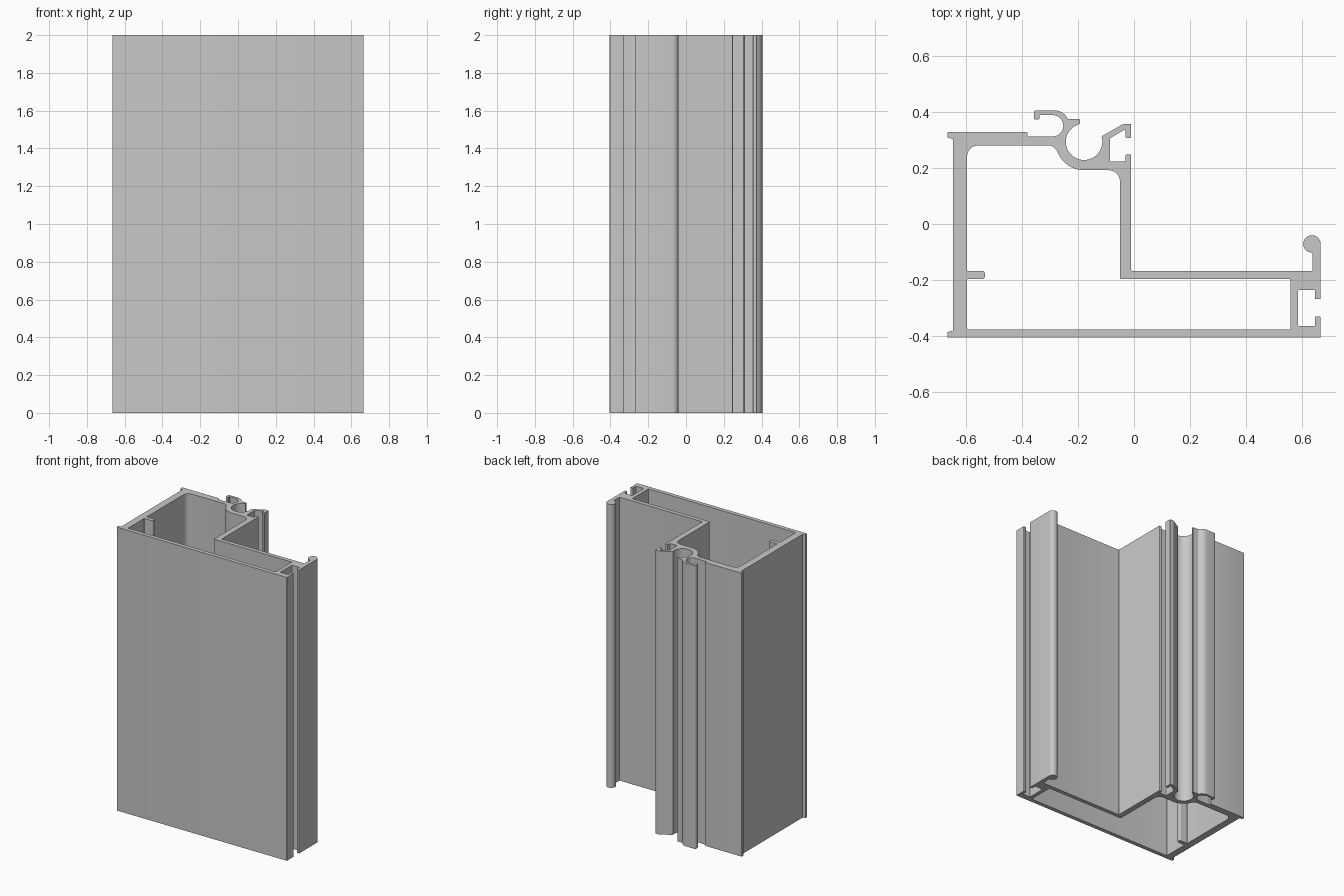
import bpy
import bmesh
from math import cos, sin, tan, radians
from mathutils import Vector

cube = bpy.data.objects.get("Cube")
if cube:
    bpy.data.objects.remove(cube, do_unlink=True)

HEIGHT = 2.0
SMALL_ROUND = 0.004
GROOVE = (-0.178, 0.293)      # centre of the round screw groove


def arc(centre, radius, start, end, steps=24):
    """Points along an arc, kept sharp so that they are not rounded again."""
    points = []
    for i in range(steps + 1):
        angle = radians(start + (end - start) * i / steps)
        points.append((centre[0] + radius * cos(angle),
                       centre[1] + radius * sin(angle), 0))
    return points


def rounded(corners, steps=6):
    """Closed outline with every corner filleted by its own radius."""
    outline = []
    count = len(corners)
    for i, corner in enumerate(corners):
        point = Vector(corner[:2])
        radius = corner[2] if len(corner) == 3 else SMALL_ROUND
        to_previous = Vector(corners[i - 1][:2]) - point
        to_next = Vector(corners[(i + 1) % count][:2]) - point
        half = to_previous.angle(to_next, 0) / 2
        if radius == 0 or half < 0.1 or half > 1.5:
            outline.append(point)
            continue
        reach = min(to_previous.length, to_next.length) * 0.8
        trim = min(radius / tan(half), reach)
        radius = trim * tan(half)
        u, v = to_previous.normalized(), to_next.normalized()
        centre = point + (u + v).normalized() * (radius / sin(half))
        first = (point + u * trim - centre).normalized()
        last = (point + v * trim - centre).normalized()
        for k in range(steps + 1):
            direction = first.slerp(last, k / steps).normalized()
            outline.append(centre + direction * radius)
    return outline


def add_outline(curve, corners):
    points = rounded(corners)
    spline = curve.splines.new('POLY')
    spline.points.add(len(points) - 1)
    for target, p in zip(spline.points, points):
        target.co = (p.x, p.y, 0, 1)
    spline.use_cyclic_u = True


# Lipped slot in the end of the long arm
front = [(-0.665, -0.405), (0.665, -0.405)]
end_slot = [(0.665, -0.33), (0.645, -0.33), (0.645, -0.364), (0.585, -0.364),
            (0.585, -0.235), (0.645, -0.235), (0.645, -0.268), (0.665, -0.268)]

# Round bead on a short stem
bead = arc((0.634, -0.071), 0.031, 0, 274) + [(0.636, -0.167)]

# Inner corner of the step, then the lipped slot with a sloping roof
step = [(-0.01, -0.167)]
roof_slot = [(-0.01, 0.248), (-0.03, 0.248), (-0.03, 0.222), (-0.086, 0.222),
             (-0.086, 0.305), (-0.036, 0.335), (-0.03, 0.335), (-0.03, 0.307),
             (-0.01, 0.307), (-0.01, 0.357), (-0.037, 0.357)]

# Screw groove, then the curled hook beside it
groove = arc(GROOVE, 0.065, 17, -252, 40)
hook_outside = [(-0.192, 0.358), (-0.192, 0.374), (-0.235, 0.374),
                (-0.255, 0.405, 0.06), (-0.357, 0.405, 0.01),
                (-0.357, 0.373), (-0.337, 0.373), (-0.337, 0.388)]
hook_inside = arc((-0.29, 0.35), 0.038, 90, -90)

# Raised back plate and the side wall with its two small flanges
back = [(-0.38, 0.312), (-0.38, 0.328), (-0.665, 0.328), (-0.665, 0.308),
        (-0.645, 0.303), (-0.645, -0.38), (-0.665, -0.385)]

# Hollow chamber with a stub on the side wall
chamber = [(-0.595, -0.376), (0.557, -0.376), (0.557, -0.196),
           (-0.05, -0.196), (-0.05, 0.192, 0.04)]
chamber += arc(GROOVE, 0.101, -90, -160)
chamber += [(-0.29, 0.28, 0.03), (-0.595, 0.28, 0.04), (-0.595, -0.167),
            (-0.531, -0.167, 0.01), (-0.531, -0.196, 0.01), (-0.595, -0.196)]

# Fill the section and extrude it
section = bpy.data.curves.new("frame_section", 'CURVE')
section.dimensions = '2D'
section.fill_mode = 'BOTH'
section.extrude = HEIGHT / 2
add_outline(section, front + end_slot + bead + step + roof_slot + groove
            + hook_outside + hook_inside + back)
add_outline(section, chamber)
frame = bpy.data.objects.new("extruded_frame", section)
bpy.context.collection.objects.link(frame)
frame.location.z = HEIGHT / 2

bpy.ops.object.select_all(action='DESELECT')
frame.select_set(True)
bpy.context.view_layer.objects.active = frame
bpy.ops.object.convert(target='MESH')

# Join the caps to the walls
bm = bmesh.new()
bm.from_mesh(frame.data)
bmesh.ops.remove_doubles(bm, verts=bm.verts, dist=0.0001)
bmesh.ops.recalc_face_normals(bm, faces=bm.faces)
bm.to_mesh(frame.data)
bm.free()
bpy.ops.object.shade_smooth_by_angle(angle=radians(30))

# Plain metal colour
grey = bpy.data.materials.new("aluminium_grey")
grey.use_nodes = True
colour = (0.575, 0.575, 0.575, 1)
grey.diffuse_color = colour
grey.node_tree.nodes["Principled BSDF"].inputs["Base Color"].default_value = colour
frame.data.materials.clear()
frame.data.materials.append(grey)
